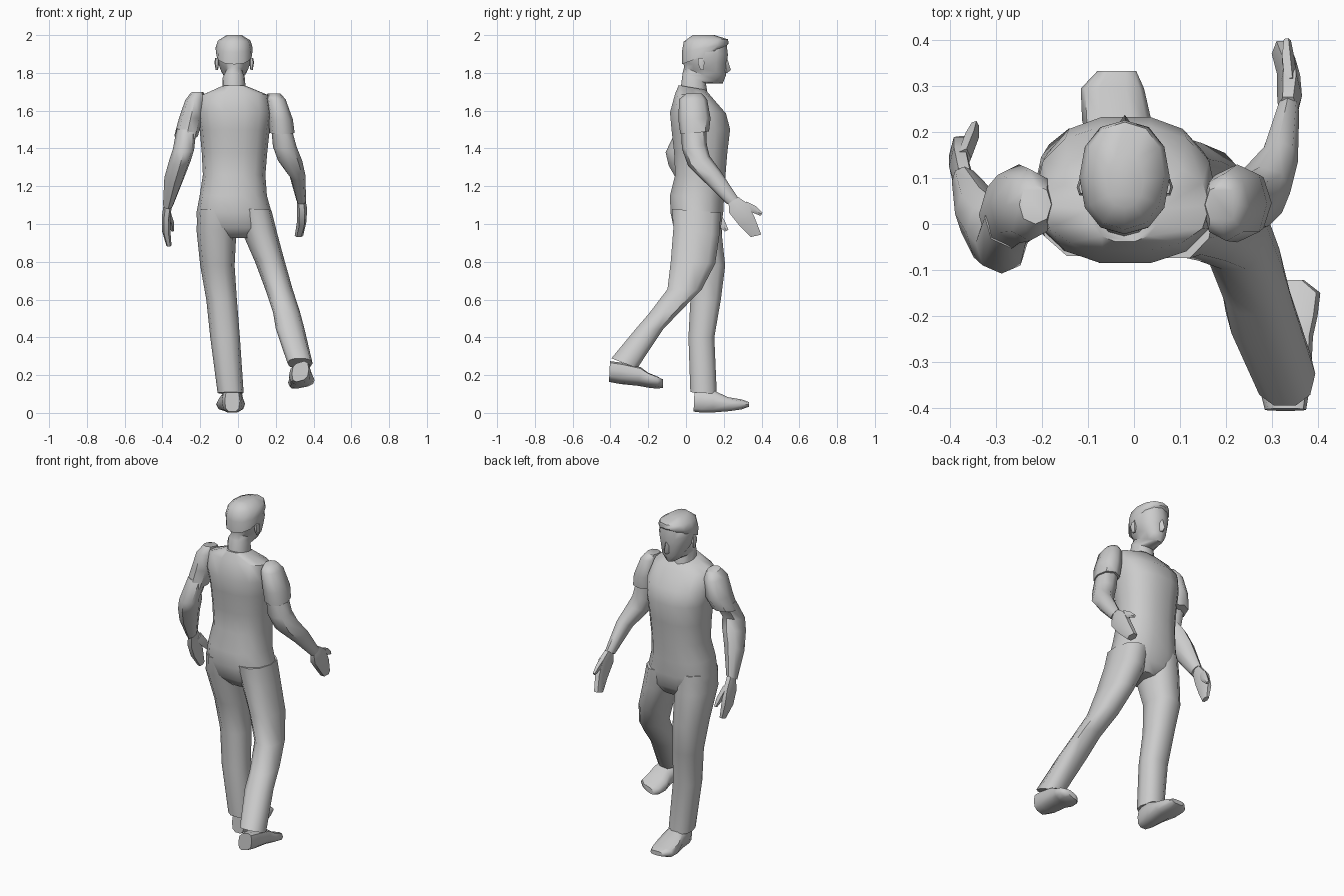
import bpy, bmesh, math
from mathutils import Vector


def power(t, e):
    return math.copysign(abs(t) ** e, t)


def loft(name, rings, n=10, e=0.9, roll=0.0, angle=50):
    """Skin over rings given as (x0, x1, y0, z0, y1, z1): side limits, then back and front edge."""
    bm = bmesh.new()
    loops = []
    for x0, x1, y0, z0, y1, z1 in rings:
        c = Vector((x0 + x1, y0 + y1, z0 + z1)) / 2
        a = Vector(((x1 - x0) / 2, 0, roll))
        b = Vector((0, y1 - y0, z1 - z0)) / 2
        loop = []
        for i in range(n):
            t = 2 * math.pi * i / n
            loop.append(bm.verts.new(c + a * power(math.cos(t), e) + b * power(math.sin(t), e)))
        loops.append(loop)
    for p, q in zip(loops, loops[1:]):
        for i in range(n):
            j = (i + 1) % n
            bm.faces.new((p[i], p[j], q[j], q[i]))
    bm.faces.new(loops[0])
    bm.faces.new(loops[-1])
    bmesh.ops.recalc_face_normals(bm, faces=bm.faces)
    mesh = bpy.data.meshes.new(name)
    bm.to_mesh(mesh)
    bm.free()
    ob = bpy.data.objects.new(name, mesh)
    bpy.context.collection.objects.link(ob)
    bpy.ops.object.select_all(action='DESELECT')
    ob.select_set(True)
    bpy.context.view_layer.objects.active = ob
    bpy.ops.object.shade_smooth_by_angle(angle=math.radians(angle))
    return ob


# head and neck (the figure looks towards +y)
loft("head", [
    (-.085, .042, -.03, 1.70, .12, 1.66),
    (-.082, .037, -.018, 1.80, .105, 1.745),
    (-.07, .03, -.01, 1.83, .195, 1.745),
    (-.095, .055, -.015, 1.86, .211, 1.785),
    (-.110, .070, -.018, 1.89, .213, 1.845),
    (-.115, .075, -.018, 1.92, .222, 1.895),
    (-.106, .066, -.01, 1.955, .215, 1.95),
    (-.05, .01, .04, 1.985, .15, 1.985)], n=12)

# hair cap
loft("hair", [
    (-.114, .074, -.022, 1.845, .205, 1.935),
    (-.119, .078, -.022, 1.91, .226, 1.955),
    (-.106, .066, -.012, 1.965, .222, 1.978),
    (-.06, .02, .035, 2.0, .15, 2.0)], n=12)

# nose
loft("nose", [
    (-.03, -.01, .195, 1.88, .217, 1.88),
    (-.037, -.003, .19, 1.82, .238, 1.815),
    (-.032, -.008, .19, 1.80, .218, 1.80)], n=4, e=1)

# ears
for side, x in (("left", -.112), ("right", .072)):
    loft(side + "_ear", [
        (x - .006, x + .006, .075, 1.815, .095, 1.815),
        (x - .013, x + .013, .06, 1.855, .1, 1.855),
        (x - .008, x + .008, .065, 1.88, .095, 1.88)], n=6)

# torso from collar to crotch
loft("torso", [
    (-.095, .055, -.04, 1.735, .105, 1.71),
    (-.20, .165, -.06, 1.69, .14, 1.67),
    (-.215, .18, -.088, 1.59, .215, 1.585),
    (-.203, .168, -.08, 1.50, .237, 1.50),
    (-.192, .155, -.066, 1.38, .222, 1.38),
    (-.186, .145, -.06, 1.26, .212, 1.26),
    (-.203, .153, -.088, 1.15, .205, 1.15),
    (-.22, .178, -.085, 1.06, .20, 1.06),
    (-.215, .195, -.068, .98, .187, .98),
    (-.09, .09, -.02, .925, .15, .925)], n=14, e=.85)

# trouser legs: left standing, right trailing
loft("left_leg", [
    (-.212, -.005, -.075, 1.08, .19, 1.08),
    (-.22, -.008, -.065, .97, .192, .97),
    (-.20, -.018, .0, .78, .212, .78),
    (-.168, -.006, .02, .60, .188, .60),
    (-.147, .01, .01, .40, .153, .40),
    (-.108, .03, .02, .11, .166, .10)], e=.85)
loft("right_leg", [
    (0, .178, -.08, 1.08, .19, 1.06),
    (.02, .205, -.072, .98, .182, .94),
    (.09, .248, -.085, .81, .16, .79),
    (.145, .29, -.102, .655, .085, .65),
    (.185, .328, -.20, .525, -.02, .545),
    (.20, .352, -.265, .45, -.12, .44),
    (.262, .395, -.398, .29, -.255, .235)], e=.85)

# shoes, lofted heel to toe
loft("left_shoe", [
    (-.07, .01, .04, .005, .045, .12),
    (-.085, .022, .08, 0, .08, .125),
    (-.09, .03, .14, 0, .15, .12),
    (-.113, .038, .23, .008, .22, .085),
    (-.116, .022, .295, .018, .295, .072),
    (-.08, .005, .333, .032, .333, .058)], e=.7)
loft("right_shoe", [
    (.285, .375, -.407, .168, -.402, .27),
    (.27, .385, -.35, .157, -.34, .262),
    (.272, .39, -.25, .147, -.24, .238),
    (.265, .40, -.20, .138, -.20, .208),
    (.275, .406, -.15, .133, -.15, .187),
    (.30, .37, -.122, .138, -.122, .172)], e=.7, roll=.013)

# short sleeves
loft("left_sleeve", [
    (-.25, -.18, 0, 1.70, .085, 1.69),
    (-.28, -.175, -.037, 1.66, .12, 1.65),
    (-.314, -.188, -.042, 1.56, .13, 1.55),
    (-.338, -.212, -.06, 1.45, .10, 1.48)], n=8)
loft("right_sleeve", [
    (.155, .225, 0, 1.69, .085, 1.69),
    (.15, .252, -.037, 1.66, .112, 1.66),
    (.16, .29, -.04, 1.55, .13, 1.56),
    (.168, .30, -.03, 1.475, .122, 1.49)], n=8)

# bare arms
loft("left_arm", [
    (-.325, -.22, -.05, 1.50, .08, 1.51),
    (-.345, -.232, -.108, 1.38, .025, 1.41),
    (-.365, -.25, -.092, 1.31, .055, 1.36),
    (-.39, -.285, -.035, 1.21, .08, 1.28),
    (-.397, -.343, .06, 1.08, .125, 1.12)], n=8)
loft("right_arm", [
    (.175, .28, -.025, 1.52, .108, 1.52),
    (.185, .31, -.022, 1.40, .11, 1.42),
    (.212, .34, .01, 1.31, .125, 1.36),
    (.272, .357, .09, 1.23, .18, 1.285),
    (.31, .36, .218, 1.105, .275, 1.14)], n=8)

# hands with thumbs
loft("left_hand", [
    (-.393, -.348, .065, 1.10, .125, 1.12),
    (-.403, -.358, .075, 1.02, .175, 1.06),
    (-.403, -.358, .105, .95, .195, .98),
    (-.38, -.352, .15, .88, .195, .895)], n=6)
loft("left_thumb", [
    (-.385, -.355, .12, 1.04, .165, 1.08),
    (-.37, -.338, .17, .99, .205, 1.02),
    (-.355, -.338, .205, .96, .225, .97)], n=5)
loft("right_hand", [
    (.314, .357, .222, 1.11, .28, 1.145),
    (.312, .366, .222, 1.055, .335, 1.11),
    (.312, .362, .28, .985, .37, 1.035),
    (.30, .345, .34, .93, .402, .945)], n=6)
loft("right_thumb", [
    (.325, .355, .29, 1.07, .32, 1.12),
    (.32, .35, .35, 1.06, .37, 1.095),
    (.325, .342, .395, 1.043, .405, 1.06)], n=5)
